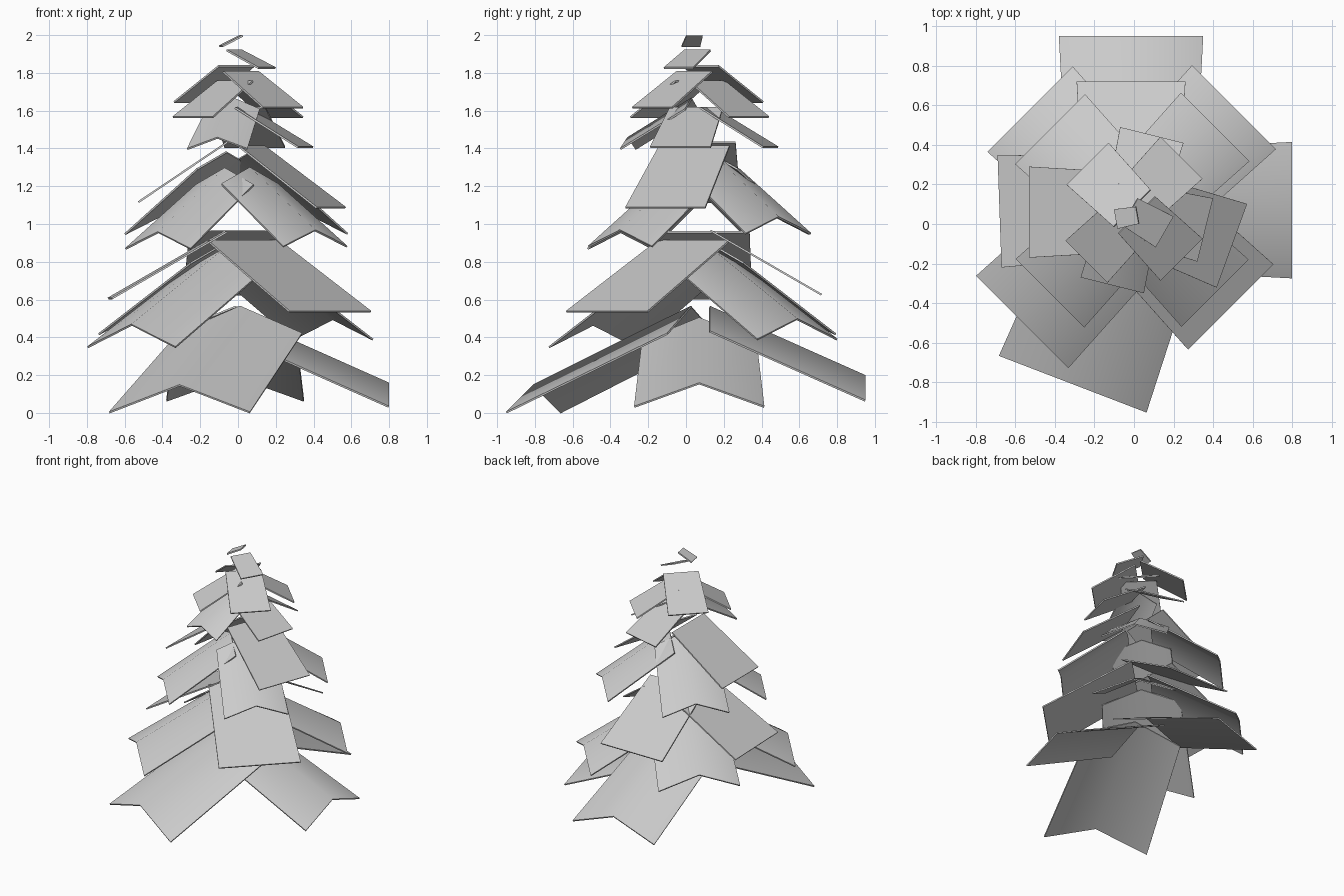
import bpy
import bmesh
import math
from mathutils import Matrix, Vector

cube = bpy.data.objects.get("Cube")
if cube:
    bpy.data.objects.remove(cube, do_unlink=True)

ASPECT = 0.81      # tip width / length
TAPER = 0.88       # root width / tip width
FOLD = 0.18        # droop of the sides / tip width
THICK = 0.01

grey = bpy.data.materials.new("foliage_grey")
grey.use_nodes = True
colour = (0.6, 0.6, 0.6, 1)
grey.diffuse_color = colour
grey.node_tree.nodes["Principled BSDF"].inputs["Base Color"].default_value = colour


def branch(name, x, y, z, azimuth, width, pitch, folded):
    """Tapered sheet, from its tip centre back towards the trunk axis."""
    length = width / ASPECT
    run = length * math.cos(math.radians(pitch))
    rise = length * math.sin(math.radians(pitch))
    drop = FOLD * width if folded else 0
    bm = bmesh.new()

    # cross rows at the tip and at the root: side, ridge, side
    rows = []
    for back, up, half in ((0, 0, width / 2), (-run, rise, width * TAPER / 2)):
        rows.append([bm.verts.new((back, side * half, up - drop * abs(side)))
                     for side in (-1, 0, 1)])
    tip, root = rows
    for i in range(2):
        bm.faces.new((tip[i], tip[i + 1], root[i + 1], root[i]))
    if not folded:
        bmesh.ops.dissolve_verts(bm, verts=[tip[1], root[1]])
    bmesh.ops.recalc_face_normals(bm, faces=bm.faces)
    if sum(f.normal.z for f in bm.faces) < 0:
        bmesh.ops.reverse_faces(bm, faces=bm.faces)

    mesh = bpy.data.meshes.new(name)
    bm.to_mesh(mesh)
    bm.free()
    mesh.materials.append(grey)
    obj = bpy.data.objects.new(name, mesh)
    bpy.context.collection.objects.link(obj)
    obj.matrix_world = (Matrix.Translation(Vector((x, y, z)))
                        @ Matrix.Rotation(math.radians(azimuth), 4, "Z"))

    # thin sheet with a soft ridge and crisp rim
    solid = obj.modifiers.new("thickness", "SOLIDIFY")
    solid.thickness = THICK
    solid.offset = -1
    bpy.context.view_layer.objects.active = obj
    bpy.ops.object.select_all(action="DESELECT")
    obj.select_set(True)
    bpy.ops.object.modifier_apply(modifier=solid.name)
    bpy.ops.object.shade_smooth_by_angle(angle=math.radians(60))


# tip centre x, y, z, azimuth, tip width, pitch, folded
tiers = {
    "ground_branch": [
        (-.015, .95, .2, 90, .73, 24, True),
        (-.31, -.81, .15, 249, .8, 25, True),
        (.8, .07, .16, 0, .69, 24, True)],
    "low_branch": [
        (-.565, -.495, .47, 225, .66, 30, True),
        (.505, .59, .5, 45, .6, 30, True),
        (-.525, .58, .53, 135, .61, 30, True)],
    "low_flat_branch": [
        (.49, -.42, .54, -45, .61, 30, False),
        (-.68, .065, .61, 182, .57, 30, False),
        (-.015, .72, .63, 90, .55, 30, False)],
    "middle_branch": [
        (-.425, .48, 1.04, 135, .5, 34, True),
        (.41, .49, 1.04, 45, .49, 34, True),
        (-.425, -.35, .96, 225, .49, 34, True),
        (.41, -.35, .97, -45, .48, 34, True)],
    "middle_flat_branch": [
        (-.53, .06, 1.12, 180, .46, 34, False),
        (.495, -.11, 1.09, -20, .45, 36, False)],
    "upper_branch": [
        (.09, .45, 1.41, 76, .33, 31, False),
        (.36, -.03, 1.41, -14, .33, 31, False),
        (-.11, -.31, 1.46, 256, .33, 31, True)],
    "high_branch": [
        (-.235, .305, 1.65, 135, .3, 31, False),
        (.24, .335, 1.57, 45, .3, 31, False),
        (-.24, -.19, 1.57, 225, .3, 31, False),
        (.24, -.18, 1.62, -45, .3, 31, False)],
    "crown_branch": [
        (.155, -.04, 1.83, -30, .18, 25, False),
        (-.093, .025, 1.945, 190, .1, 27, False)],
}
for tier, branches in tiers.items():
    for number, values in enumerate(branches, 1):
        branch(f"{tier}_{number}", *values)
